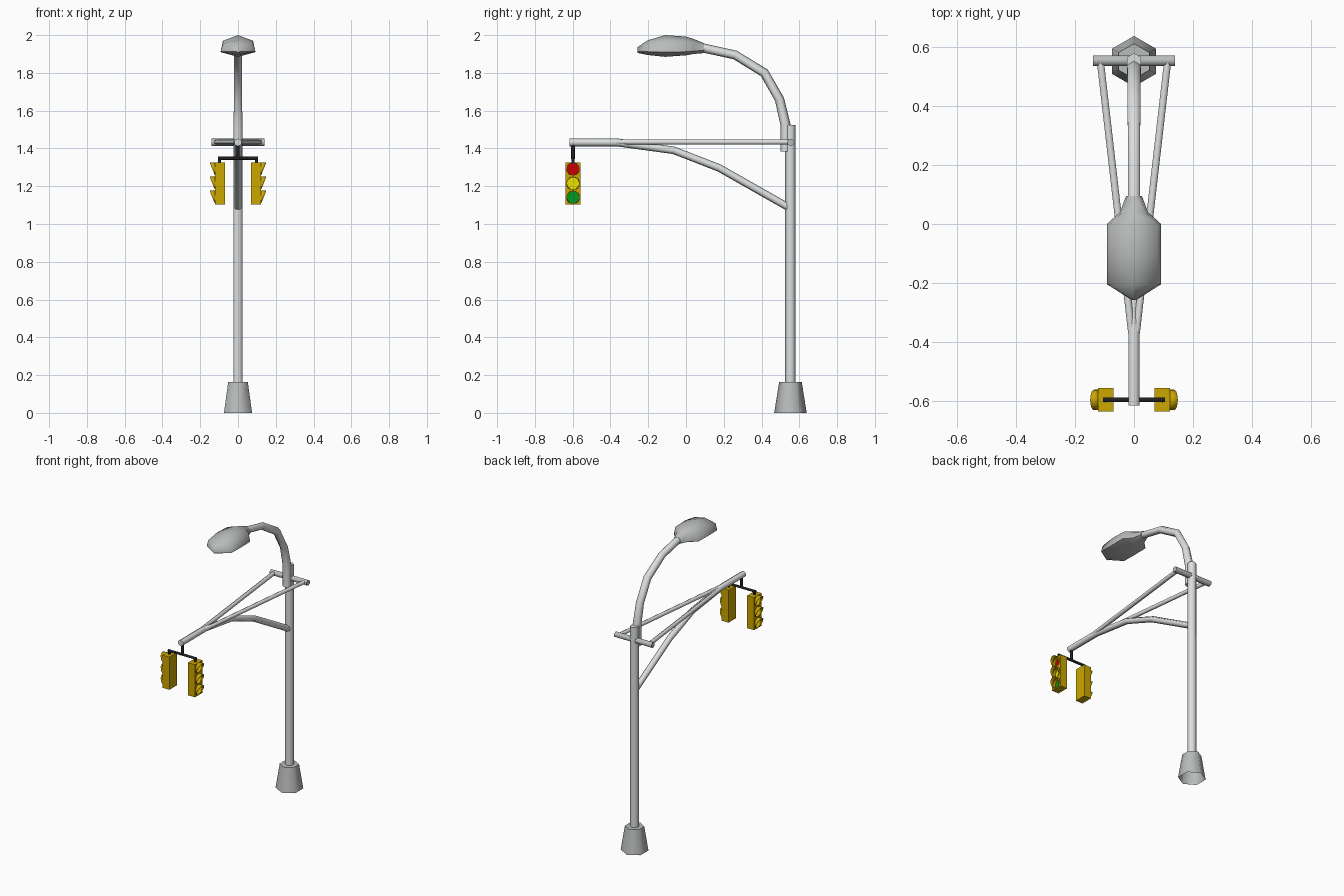
import bpy, bmesh, math
from mathutils import Vector

if "Cube" in bpy.data.objects:
    bpy.data.objects.remove(bpy.data.objects["Cube"])


def material(name, rgb):
    m = bpy.data.materials.new(name)
    m.diffuse_color = (*rgb, 1)
    m.use_nodes = True
    m.node_tree.nodes["Principled BSDF"].inputs["Base Color"].default_value = m.diffuse_color
    return m


LIGHT = material("light grey metal", (0.72, 0.74, 0.74))
GREY = material("mid grey metal", (0.49, 0.50, 0.50))
BLACK = material("black", (0.015, 0.015, 0.017))
AMBER = material("signal housing yellow", (0.60, 0.38, 0.0))
RED = material("red lens", (0.60, 0.0, 0.0))
YELLOW = material("yellow lens", (1.0, 0.95, 0.0))
GREEN = material("green lens", (0.0, 0.32, 0.015))


def finish(name, bm, mat, smooth=None):
    bmesh.ops.recalc_face_normals(bm, faces=bm.faces)
    me = bpy.data.meshes.new(name)
    bm.to_mesh(me)
    bm.free()
    me.materials.append(mat)
    ob = bpy.data.objects.new(name, me)
    bpy.context.collection.objects.link(ob)
    if smooth:
        bpy.ops.object.select_all(action='DESELECT')
        ob.select_set(True)
        bpy.context.view_layer.objects.active = ob
        bpy.ops.object.shade_smooth_by_angle(angle=math.radians(smooth))
    return ob


def loft(name, rings, mat, smooth=None, cap_start=True):
    bm = bmesh.new()
    vs = [[bm.verts.new(p) for p in r] for r in rings]
    n = len(rings[0])
    for a, b in zip(vs, vs[1:]):
        for i in range(n):
            j = (i + 1) % n
            bm.faces.new((a[i], a[j], b[j], b[i]))
    if cap_start:
        bm.faces.new(vs[0])
    bm.faces.new(vs[-1])
    return finish(name, bm, mat, smooth)


def tube(name, path, radii, mat, side=(1, 0, 0), n=6, smooth=65, cap_start=True):
    """Sweep an n-sided ring along a path."""
    pts = [Vector(p) for p in path]
    if not isinstance(radii, (list, tuple)):
        radii = [radii] * len(pts)
    rings = []
    for i, p in enumerate(pts):
        t0 = (p - pts[i - 1]).normalized() if i else Vector()
        t1 = (pts[i + 1] - p).normalized() if i < len(pts) - 1 else Vector()
        t = (t0 + t1).normalized()
        u = t.cross(Vector(side)).normalized()
        v = t.cross(u)
        rings.append([p + radii[i] * (u * math.cos(a) + v * math.sin(a))
                      for a in (2 * math.pi * k / n for k in range(n))])
    return loft(name, rings, mat, smooth, cap_start)


def box(name, center, size, mat):
    bm = bmesh.new()
    bmesh.ops.create_cube(bm, size=1)
    for v in bm.verts:
        v.co = Vector([c + a * s for c, a, s in zip(center, v.co, size)])
    return finish(name, bm, mat)


# Base and pole
PY = 0.553
tube("pole_base", [(0, PY, 0), (0, PY, 0.163)], [0.086, 0.06], GREY, cap_start=False)
tube("pole", [(0, PY, 0.16), (0, PY, 1.525)], 0.028, LIGHT)

# Curved lamp arm
lamp_path = [(0.527, 1.385), (0.527, 1.525), (0.495, 1.66), (0.415, 1.80), (0.26, 1.895), (0.09, 1.932)]
tube("lamp_arm", [(0, y, z) for y, z in lamp_path],
     [0.027, 0.027, 0.025, 0.025, 0.024, 0.024], LIGHT)

# Lamp head: y, upper half width, lower half width, four heights from top to bottom
sections = [
    (0.095, 0.022, 0.027, 1.957, 1.945, 1.920, 1.905),
    (0.040, 0.038, 0.048, 1.980, 1.960, 1.915, 1.900),
    (0.000, 0.080, 0.092, 1.992, 1.966, 1.912, 1.893),
    (-0.110, 0.080, 0.092, 2.000, 1.970, 1.910, 1.885),
    (-0.205, 0.080, 0.092, 1.972, 1.955, 1.912, 1.895),
    (-0.258, 0.006, 0.008, 1.935, 1.930, 1.912, 1.906),
]
rings = [[(0, y, zt), (wu, y, zu), (wl, y, zl), (0, y, zb), (-wl, y, zl), (-wu, y, zu)]
         for y, wu, wl, zt, zu, zl, zb in sections]
loft("lamp_head", rings, GREY, 65)

# Signal arm: straight tip bending down into the pole brace
arm_path = [(-0.617, 1.432), (-0.365, 1.432), (-0.065, 1.39), (0.175, 1.297), (0.54, 1.09)]
tube("signal_arm", [(0, y, z) for y, z in arm_path], [0.021, 0.021, 0.02, 0.02, 0.02], LIGHT)
tube("cross_bar", [(-0.14, 0.555, 1.432), (0.14, 0.555, 1.432)], 0.02, GREY, side=(0, 1, 0))
for s, tag in ((1, "right"), (-1, "left")):
    tube(f"stay_{tag}", [(s * 0.114, 0.55, 1.434), (s * 0.008, -0.37, 1.434)], 0.014, LIGHT)

# Signal hanger
SY = -0.598
tube("hanger_post", [(0, SY, 1.42), (0, SY, 1.345)], 0.01, BLACK)
tube("hanger_bar", [(-0.106, SY, 1.348), (0.106, SY, 1.348)], 0.009, BLACK, side=(0, 1, 0))


# Visor: round hood cut at a slant, longest at the top
def visor(name, s, z):
    bm = bmesh.new()
    r, x0, n = 0.034, 0.12, 12
    prev = None
    for k in range(n + 1):
        a = math.radians(-60 + 300 * k / n)
        y, zz = SY + r * math.cos(a), z + r * math.sin(a)
        depth = 0.002 + 0.027 * (1 + math.sin(a)) / 2
        cur = (bm.verts.new((s * x0, y, zz)), bm.verts.new((s * (x0 + depth), y, zz)))
        if prev:
            bm.faces.new((prev[0], cur[0], cur[1], prev[1]))
        prev = cur
    ob = finish(name, bm, AMBER, 40)
    mod = ob.modifiers.new("thickness", 'SOLIDIFY')
    mod.thickness = 0.003
    mod.offset = 0


# Signals facing outward on each side, lenses sunk into the housing
for s, tag in ((1, "right"), (-1, "left")):
    tube(f"hanger_stub_{tag}", [(s * 0.097, SY, 1.35), (s * 0.097, SY, 1.32)], 0.009, BLACK)
    housing = box(f"signal_housing_{tag}", (s * 0.096, SY, 1.215), (0.052, 0.08, 0.222), AMBER)
    for z, mat, colour in ((1.291, RED, "red"), (1.215, YELLOW, "yellow"), (1.141, GREEN, "green")):
        cutter = tube(f"{colour}_recess_cutter_{tag}", [(s * 0.1, SY, z), (s * 0.14, SY, z)],
                      0.0325, AMBER, side=(0, 1, 0), n=12, smooth=None)
        cutter.hide_render = True
        cutter.hide_set(True)
        cut = housing.modifiers.new(f"{colour}_recess", 'BOOLEAN')
        cut.operation = 'DIFFERENCE'
        cut.solver = 'EXACT'
        cut.object = cutter
        tube(f"{colour}_lens_{tag}", [(s * 0.098, SY, z), (s * 0.102, SY, z)],
             0.032, mat, side=(0, 1, 0), n=12, smooth=None)
        visor(f"{colour}_visor_{tag}", s, z)
